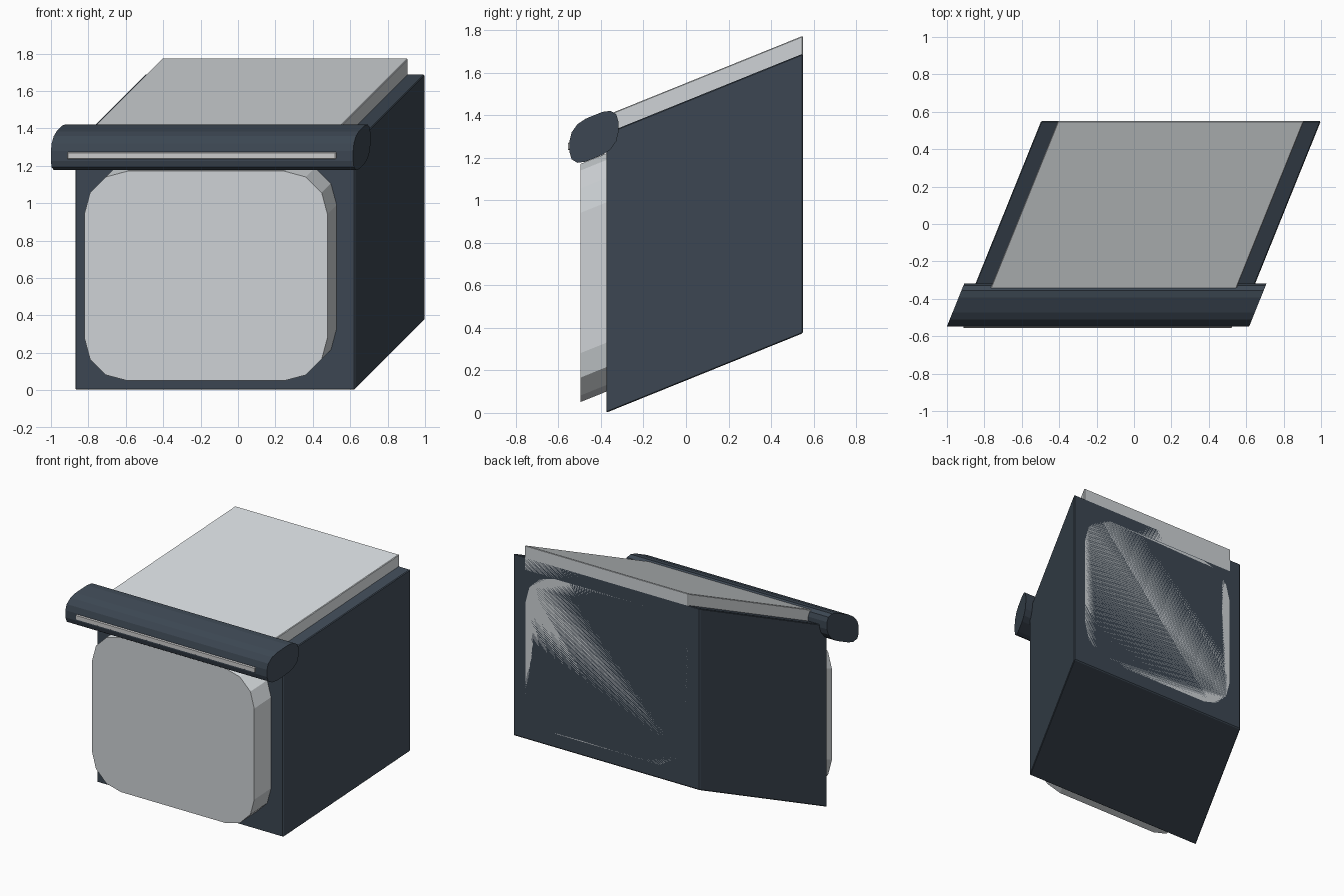
import bpy, bmesh
from math import cos, sin, pi
from mathutils import Matrix

if "Cube" in bpy.data.objects:
    bpy.data.objects.remove(bpy.data.objects["Cube"])

# The whole model leans right and up towards the back (oblique drawing look)
SHEAR, Y0, CX = 0.404, -0.375, -0.1225


def material(name, color):
    m = bpy.data.materials.new(name)
    m.diffuse_color = (*color, 1)
    m.use_nodes = True
    m.node_tree.nodes["Principled BSDF"].inputs["Base Color"].default_value = m.diffuse_color
    return m


DARK = material("dark_slate", (0.045, 0.062, 0.084))
LIGHT = material("pale_grey", (0.62, 0.65, 0.67))
WHITE = material("strip_white", (0.8, 0.82, 0.82))


def rounded_rect(w, h, r, steps=3):
    pts = []
    for k, (sx, sy) in enumerate([(1, 1), (-1, 1), (-1, -1), (1, -1)]):
        for i in range(steps + 1 if r else 1):
            a = (k + i / steps) * pi / 2
            pts.append((sx * (w / 2 - r) + r * cos(a), sy * (h / 2 - r) + r * sin(a)))
    return pts


def prism(name, mat, pts, place, a, b, bevel=0.0):
    """Extrude a 2D outline from a to b, bevel it, then shear it."""
    bm = bmesh.new()
    ends = [[bm.verts.new(place(u, v, t)) for u, v in pts] for t in (a, b)]
    n = len(pts)
    for e in ends:
        bm.faces.new(e)
    for i in range(n):
        j = (i + 1) % n
        bm.faces.new((ends[0][i], ends[0][j], ends[1][j], ends[1][i]))
    bmesh.ops.recalc_face_normals(bm, faces=bm.faces)
    if bevel:
        bmesh.ops.bevel(bm, geom=bm.edges[:], offset=bevel, segments=1, affect='EDGES')
    m = Matrix.Identity(4)
    m[0][1] = m[2][1] = SHEAR
    m[0][3] = m[2][3] = -SHEAR * Y0
    bm.transform(m)
    me = bpy.data.meshes.new(name)
    bm.to_mesh(me)
    bm.free()
    me.materials.append(mat)
    ob = bpy.data.objects.new(name, me)
    bpy.context.collection.objects.link(ob)
    return ob


def along_y(cz):
    return lambda u, v, t: (CX + u, t, cz + v)


def along_x(cy, cz):
    return lambda u, v, t: (CX + t, cy + u, cz + v)


# Main box
prism("body", DARK, rounded_rect(1.495, 1.315, 0), along_y(0.6585), -0.375, 0.55, 0.005)

# Rounded block running through the box and standing proud of the front
prism("front_panel", LIGHT, rounded_rect(1.30, 1.12, 0.23), along_y(0.66), -0.497, 0.55)

# Raised slab on top
prism("top_plate", LIGHT, rounded_rect(1.315, 0.18, 0), along_y(1.31), -0.375, 0.55, 0.004)

# Rounded bar across the upper front edge
prism("front_bar", DARK, rounded_rect(0.23, 0.202, 0.075), along_x(-0.433, 1.322), -0.808, 0.808)

# Thin bright strip set into the bar
prism("bar_strip", WHITE, rounded_rect(0.03, 0.035, 0), along_x(-0.54, 1.325), -0.718, 0.718, 0.003)
